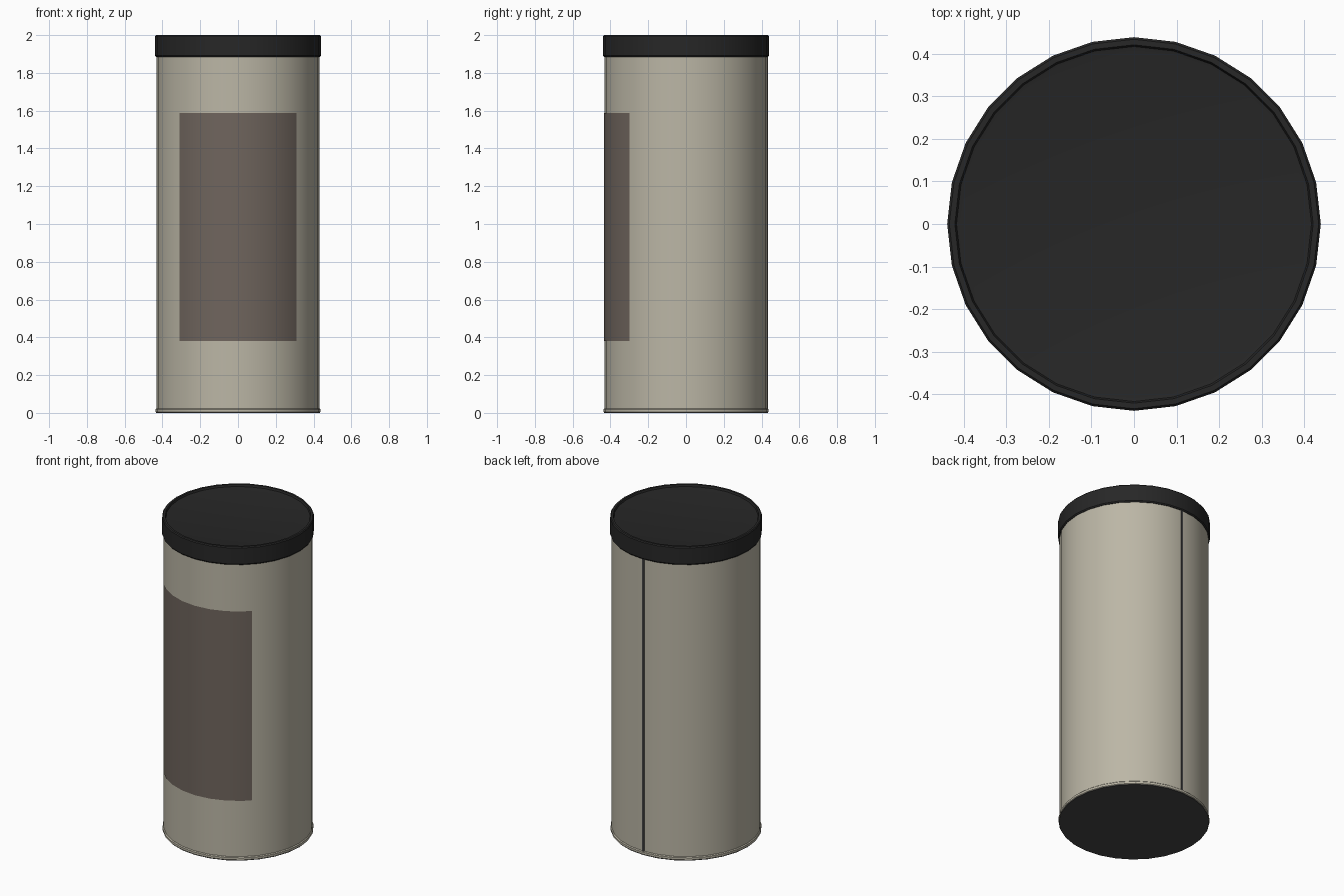
import bpy
import math

if "Cube" in bpy.data.objects:
    bpy.data.objects.remove(bpy.data.objects["Cube"])

SIDES = 28
BODY_R = 0.431


def material(name, color):
    m = bpy.data.materials.new(name)
    m.diffuse_color = (*color, 1)
    m.use_nodes = True
    m.node_tree.nodes["Principled BSDF"].inputs["Base Color"].default_value = m.diffuse_color
    return m


cream = material("cream_paint", (0.50, 0.47, 0.38))
brown = material("brown_paper", (0.16, 0.13, 0.11))
black = material("black_plastic", (0.02, 0.02, 0.02))
grey = material("dark_metal", (0.06, 0.06, 0.06))


def add_object(name, verts, faces, mat):
    mesh = bpy.data.meshes.new(name)
    mesh.from_pydata(verts, [], faces)
    mesh.materials.append(mat)
    mesh.update()
    ob = bpy.data.objects.new(name, mesh)
    bpy.context.collection.objects.link(ob)
    bpy.ops.object.select_all(action='DESELECT')
    ob.select_set(True)
    bpy.context.view_layer.objects.active = ob
    bpy.ops.object.shade_smooth_by_angle(angle=math.radians(30))
    return ob


def lathe(name, profile, mat):
    """Revolve (radius, z) points listed bottom to top; ends are capped."""
    verts, faces = [], []
    for r, z in profile:
        for i in range(SIDES):
            a = 2 * math.pi * i / SIDES
            verts.append((r * math.cos(a), r * math.sin(a), z))
    for k in range(len(profile) - 1):
        for i in range(SIDES):
            j = (i + 1) % SIDES
            a, b = k * SIDES, (k + 1) * SIDES
            faces.append((a + i, a + j, b + j, b + i))
    faces.append(tuple(reversed(range(SIDES))))
    top = (len(profile) - 1) * SIDES
    faces.append(tuple(range(top, top + SIDES)))
    return add_object(name, verts, faces, mat)


# Canister wall
lathe("canister_body", [(BODY_R, 0.015), (BODY_R, 1.9)], cream)

# Rolled rim at the foot, and the dark underside
lathe("base_rim", [(0.433, 0.002), (0.437, 0.006), (0.437, 0.019), (0.432, 0.024)], cream)
lathe("bottom_disc", [(0.434, 0.0), (0.434, 0.004)], grey)

# Lid with a raised lip around a shallow recess
lathe("lid", [(0.434, 1.885), (0.439, 1.892), (0.439, 1.994), (0.434, 2.0),
              (0.421, 2.0), (0.417, 1.988), (0.408, 1.986)], black)

# Label wrapped on the front, following the body facets
step = 2 * math.pi / SIDES
half = math.radians(46)
angles = [-half] + [i * step for i in range(-3, 4)] + [half]
verts = []
for a in angles:
    off = (a % step) - step / 2
    r = BODY_R * math.cos(step / 2) / math.cos(off) + 0.002
    for z in (0.38, 1.587):
        verts.append((r * math.sin(a), -r * math.cos(a), z))
faces = [(2 * i, 2 * i + 2, 2 * i + 3, 2 * i + 1) for i in range(len(angles) - 1)]
add_object("front_label", verts, faces, brown)

# Vertical seam at the back
bpy.ops.mesh.primitive_cube_add(size=1, location=(0, BODY_R - 0.001, 0.955))
seam = bpy.context.object
seam.name = "back_seam"
seam.scale = (0.014, 0.008, 1.865)
seam.data.materials.append(grey)
